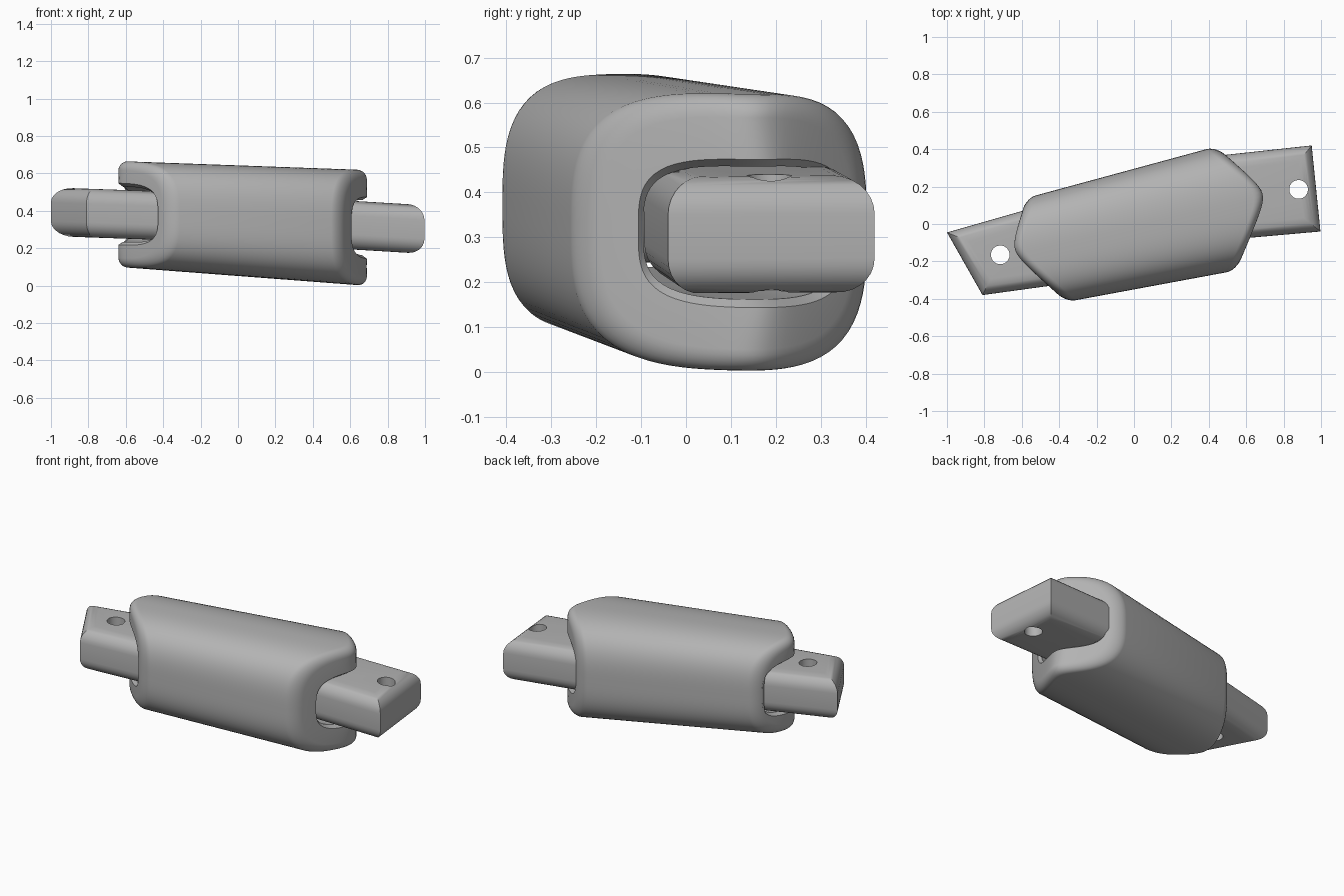
import bpy
import bmesh
from math import cos, sin, pi, radians, sqrt
from mathutils import Vector

if "Cube" in bpy.data.objects:
    bpy.data.objects.remove(bpy.data.objects["Cube"], do_unlink=True)

# One plain grey for every part
grey = bpy.data.materials.new("plain grey")
grey.use_nodes = True
color = (0.45, 0.45, 0.45, 1)
grey.diffuse_color = color
grey.node_tree.nodes["Principled BSDF"].inputs["Base Color"].default_value = color


def make_object(name, bm):
    bmesh.ops.recalc_face_normals(bm, faces=bm.faces)
    mesh = bpy.data.meshes.new(name)
    bm.to_mesh(mesh)
    bm.free()
    mesh.materials.append(grey)
    obj = bpy.data.objects.new(name, mesh)
    bpy.context.collection.objects.link(obj)
    return obj


def select_only(obj):
    bpy.ops.object.select_all(action='DESELECT')
    obj.select_set(True)
    bpy.context.view_layer.objects.active = obj


def smooth(obj):
    select_only(obj)
    bpy.ops.object.shade_smooth_by_angle(angle=radians(32))


def bridge(bm, a, b):
    for i in range(len(a)):
        j = (i + 1) % len(a)
        bm.faces.new((a[i], a[j], b[j], b[i]))


# Sleeve: a rounded tube whose ends come to a soft wedge in plan
YAW = radians(13)
SIDES = 96
BEVEL = 0.05


def end_reach(side, v):
    if side > 0:
        return 0.75 - 0.74 * sqrt(v * v + 0.0036)
    return 0.69 - 0.67 * sqrt((v - 0.01) ** 2 + 0.0036) + 0.05 * v


def sleeve_ring(bm, side, center, width, height, power, depth):
    ring = []
    for i in range(SIDES):
        t = 2 * pi * i / SIDES
        r = (abs(cos(t)) ** power + abs(sin(t)) ** power) ** (-1 / power)
        v = center + width * r * cos(t)
        u = side * (end_reach(side, v) - depth)
        z = 0.347 - 0.055 * u + height * r * sin(t)
        ring.append(bm.verts.new((u * cos(YAW) - v * sin(YAW),
                                  u * sin(YAW) + v * cos(YAW), z)))
    return ring


def sleeve_end(bm, side):
    w, h = 0.315 + 0.018 * side, 0.296 + 0.012 * side
    rings = []
    # Rounded outer rim
    for k in range(7):
        a = k / 6 * pi / 2
        inset = BEVEL * (1 - cos(a))
        rings.append(sleeve_ring(bm, side, -0.03, w - inset, h - inset, 3.1,
                                 BEVEL * (1 - sin(a))))
    # Chamfered mouth and tunnel
    mouth = 0.0 if side > 0 else -0.012
    rings.append(sleeve_ring(bm, side, mouth, 0.24, 0.165, 3.5, 0))
    rings.append(sleeve_ring(bm, side, mouth, 0.225, 0.148, 3.5, 0.025))
    rings.append(sleeve_ring(bm, side, mouth, 0.225, 0.148, 3.5, 0.25))
    return rings


bm = bmesh.new()
loop = sleeve_end(bm, 1) + sleeve_end(bm, -1)[::-1]
for i, ring in enumerate(loop):
    bridge(bm, ring, loop[(i + 1) % len(loop)])
smooth(make_object("sleeve", bm))


# Arms: flat bars with rounded, mitred edges and a drilled pin hole
def inset_outline(points, d):
    result = []
    for i, p in enumerate(points):
        before = (p - points[i - 1]).normalized()
        after = (points[(i + 1) % len(points)] - p).normalized()
        n0 = Vector((-before.y, before.x))
        n1 = Vector((-after.y, after.x))
        result.append(p + (n0 + n1) * d / (1 + n0.dot(n1)))
    return result


def arm(name, outline, hole, slope):
    points = [Vector(p) for p in outline]
    half, radius, steps = 0.13, 0.08, 7
    levels = []
    for k in range(steps + 1):
        a = k / steps * pi / 2
        levels.append((radius * (1 - cos(a)), half - radius + radius * sin(a)))
    levels = [(d, -z) for d, z in levels[::-1]] + levels
    bm = bmesh.new()
    rings = []
    for d, z in levels:
        rings.append([bm.verts.new((p.x, p.y, 0.36 - slope * p.x + z))
                      for p in inset_outline(points, d)])
    for a, b in zip(rings, rings[1:]):
        bridge(bm, a, b)
    bm.faces.new(rings[0])
    bm.faces.new(rings[-1])
    obj = make_object(name, bm)

    # Drill the pin hole
    bpy.ops.mesh.primitive_cylinder_add(vertices=40, radius=0.05, depth=1,
                                        location=(hole[0], hole[1], 0.35))
    drill = bpy.context.object
    drill.name = name + "_drill"
    drill.hide_render = True
    drill.data.materials.append(grey)
    cut = obj.modifiers.new("pin hole", 'BOOLEAN')
    cut.operation = 'DIFFERENCE'
    cut.solver = 'EXACT'
    cut.object = drill
    select_only(obj)
    bpy.ops.object.modifier_apply(modifier=cut.name)
    bpy.data.objects.remove(drill, do_unlink=True)
    smooth(obj)


arm("left_arm", [(0.4, -0.093), (0.997, -0.04), (0.95, 0.42), (0.4, 0.36)],
    (0.88, 0.185), 0.06)
arm("right_arm", [(-1, -0.045), (-0.81, -0.38), (-0.3, -0.31), (-0.3, 0.155)],
    (-0.715, -0.165), 0.035)
